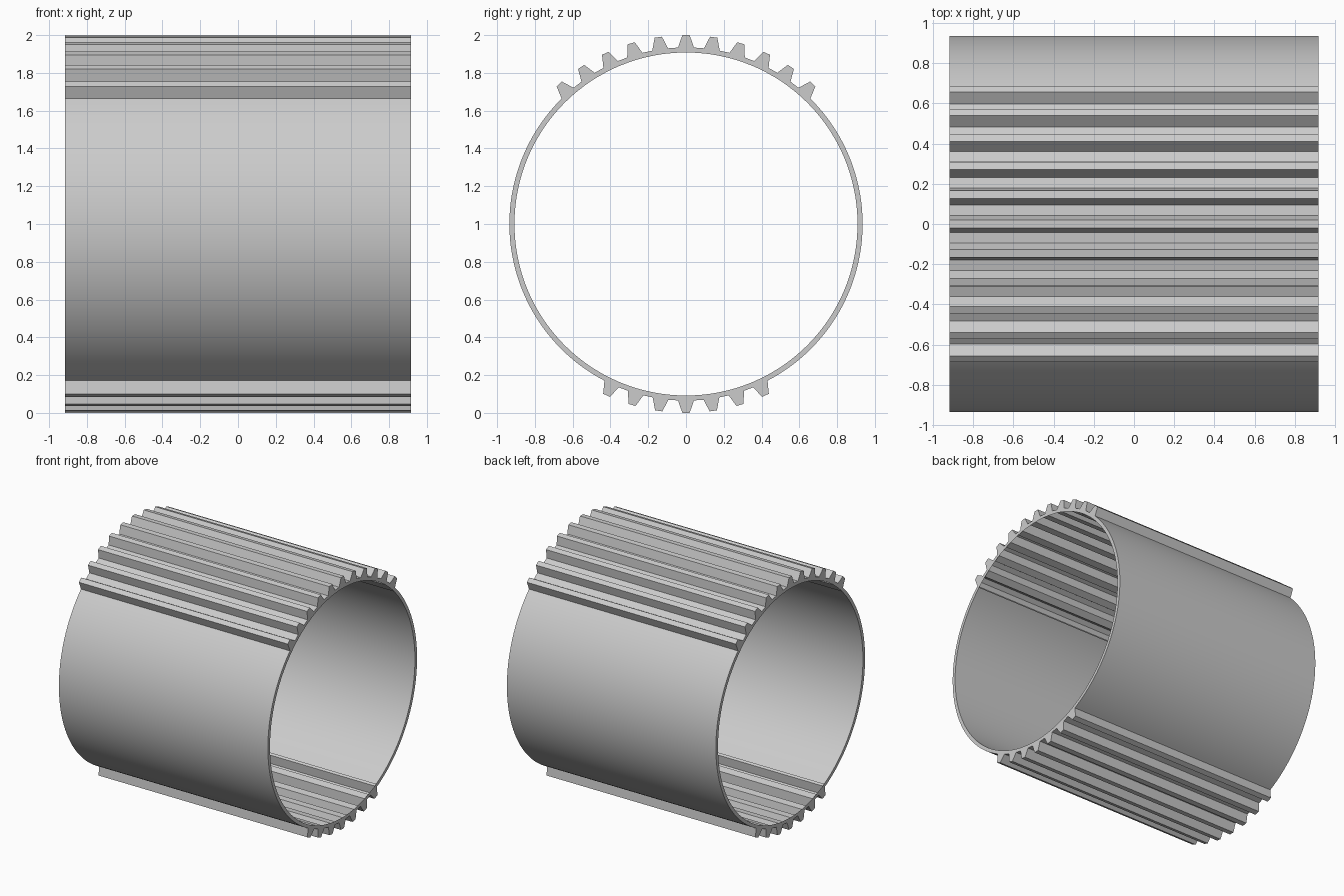
import bpy
import bmesh
from math import sin, cos, pi, radians, ceil

cube = bpy.data.objects.get("Cube")
if cube:
    bpy.data.objects.remove(cube, do_unlink=True)

HALF_LENGTH = 0.917
INNER, OUTER, TIP = 0.908, 0.935, 1.0
BASE_HALF, TIP_HALF = radians(2.6), radians(1.1)

grey = bpy.data.materials.new("light grey")
grey.use_nodes = True
grey.diffuse_color = (0.6, 0.6, 0.6, 1)
grey.node_tree.nodes["Principled BSDF"].inputs["Base Color"].default_value = (0.6, 0.6, 0.6, 1)


def toothed_arc(middle, pitch, count):
    """Outline of a row of radial trapezoid teeth, as (angle, radius) pairs."""
    points = []
    for i in range(count):
        a = middle + (i - (count - 1) / 2) * pitch
        points += [(a - BASE_HALF, OUTER), (a - TIP_HALF, TIP),
                   (a + TIP_HALF, TIP), (a + BASE_HALF, OUTER)]
    return points


def plain_arc(start, end):
    """Fine smooth arc strictly between two angles."""
    steps = ceil((end - start) / radians(1.5))
    return [(start + (end - start) * i / steps, OUTER) for i in range(1, steps)]


# Outline: angles run from the top towards +y
top = toothed_arc(0, radians(8.43), 11)
bottom = toothed_arc(pi, radians(8.3), 7)
outline = (top + plain_arc(top[-1][0], bottom[0][0])
           + bottom + plain_arc(bottom[-1][0], top[0][0] + 2 * pi))
toothed = set(range(len(top) - 1))
first = outline.index(bottom[0])
toothed |= set(range(first, first + len(bottom) - 1))

# Sleeve: outer skin, end rims, and an inner skin left open behind the teeth
bm = bmesh.new()


def vert(x, angle, radius):
    return bm.verts.new((x, radius * sin(angle), 1 + radius * cos(angle)))


rings = [(vert(-HALF_LENGTH, a, r), vert(HALF_LENGTH, a, r),
          vert(-HALF_LENGTH, a, INNER), vert(HALF_LENGTH, a, INNER))
         for a, r in outline]
for i, (ol, orr, il, ir) in enumerate(rings):
    nol, nor, nil, nir = rings[(i + 1) % len(rings)]
    bm.faces.new((ol, orr, nor, nol))
    bm.faces.new((orr, ir, nir, nor))
    bm.faces.new((ol, nol, nil, il))
    if i not in toothed:
        bm.faces.new((il, nil, nir, ir))

# Outer skin must face away from the axis
bm.normal_update()
probe = bm.faces[:][0]
centre = probe.calc_center_median()
if probe.normal.y * centre.y + probe.normal.z * (centre.z - 1) < 0:
    bmesh.ops.reverse_faces(bm, faces=bm.faces[:])

mesh = bpy.data.meshes.new("toothed_sleeve")
bm.to_mesh(mesh)
bm.free()
mesh.materials.append(grey)
sleeve = bpy.data.objects.new("toothed_sleeve", mesh)
bpy.context.collection.objects.link(sleeve)

bpy.ops.object.select_all(action='DESELECT')
sleeve.select_set(True)
bpy.context.view_layer.objects.active = sleeve
bpy.ops.object.shade_smooth_by_angle(angle=radians(5))
